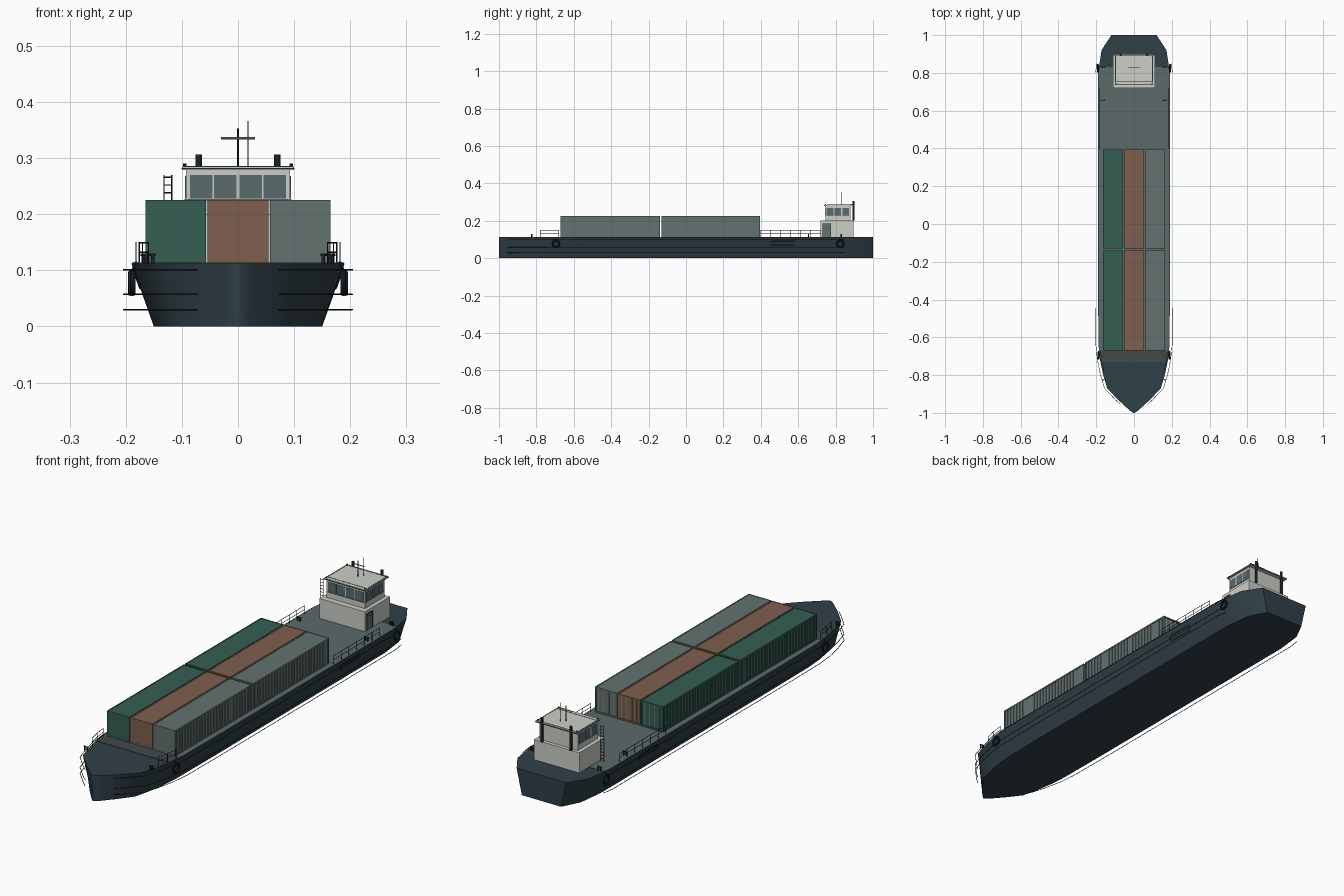
import bpy, bmesh, math
from mathutils import Vector

if "Cube" in bpy.data.objects:
    bpy.data.objects.remove(bpy.data.objects["Cube"])

def mat(name, r, g, b):
    m = bpy.data.materials.new(name)
    m.diffuse_color = (r, g, b, 1)
    m.use_nodes = True
    m.node_tree.nodes["Principled BSDF"].inputs["Base Color"].default_value = m.diffuse_color
    return m

HULL = mat("hull navy", .030, .050, .064)
DECK = mat("deck grey", .105, .145, .143)
DARKDECK = mat("dark deck grey", .055, .068, .068)
GREEN = mat("container green", .036, .112, .088)
BROWN = mat("container brown", .21, .118, .078)
GREY = mat("container grey", .125, .168, .163)
WHITE = mat("house off white", .60, .63, .57)
GLASS = mat("window glass", .10, .145, .15)
BLACK = mat("black fittings", .012, .018, .022)
STEEL = mat("light steel", .25, .28, .28)

def finish(name, bm, m, smooth=False):
    bmesh.ops.recalc_face_normals(bm, faces=bm.faces)
    me = bpy.data.meshes.new(name)
    bm.to_mesh(me)
    bm.free()
    me.materials.append(m)
    o = bpy.data.objects.new(name, me)
    bpy.context.collection.objects.link(o)
    if smooth:
        bpy.context.view_layer.objects.active = o
        bpy.ops.object.select_all(action='DESELECT')
        o.select_set(True)
        bpy.ops.object.shade_smooth_by_angle(angle=math.radians(40))
    return o

def add_box(bm, x0, x1, y0, y1, z0, z1):
    r = bmesh.ops.create_cube(bm, size=1)
    for v in r['verts']:
        v.co = ((x0 + x1) / 2 + v.co.x * (x1 - x0), (y0 + y1) / 2 + v.co.y * (y1 - y0),
                (z0 + z1) / 2 + v.co.z * (z1 - z0))

def boxes(name, m, *dims):
    bm = bmesh.new()
    for d in dims:
        add_box(bm, *d)
    return finish(name, bm, m)

def add_rod(bm, a, b, r, n=6):
    a, b = Vector(a), Vector(b)
    d = b - a
    res = bmesh.ops.create_cone(bm, cap_ends=True, segments=n, radius1=r, radius2=r, depth=d.length)
    q = d.to_track_quat('Z', 'Y')
    for v in res['verts']:
        v.co = q @ v.co + (a + b) / 2

def rods(name, m, r, pairs, n=6):
    bm = bmesh.new()
    for a, b in pairs:
        add_rod(bm, a, b, r, n)
    return finish(name, bm, m, n > 6)

# Hull plan: (y, half width at deck), bow to stern
PLAN = [(-1, .004), (-.985, .025), (-.93, .085), (-.87, .142), (-.8, .163), (-.72, .18),
        (-.64, .188), (-.4, .19), (.4, .19), (.8, .19), (.92, .172), (1, .12)]
BOT = .79   # bottom width as a share of deck width
TOP = .112

def half(y):
    for (y0, w0), (y1, w1) in zip(PLAN, PLAN[1:]):
        if y <= y1:
            return w0 + (w1 - w0) * (y - y0) / (y1 - y0)
    return PLAN[-1][1]

def slab(name, m, ys, z0, z1, s0, s1, smooth=False):
    bm = bmesh.new()
    out = [(half(y), y) for y in ys] + [(-half(y), y) for y in reversed(ys)]
    lo = [bm.verts.new((x * s0, y, z0)) for x, y in out]
    hi = [bm.verts.new((x * s1, y, z1)) for x, y in out]
    n = len(out)
    for i in range(n):
        j = (i + 1) % n
        bm.faces.new((lo[i], lo[j], hi[j], hi[i]))
    bm.faces.new(lo)
    bm.faces.new(hi)
    return finish(name, bm, m, smooth)

slab("hull", HULL, [p[0] for p in PLAN], 0, TOP, BOT, 1, True)
slab("deck", DECK, [-.67, -.64, -.4, .4, .8, .83], TOP - .002, TOP + .0015, .995, .995)
slab("fore_deck_strip", DARKDECK, [-.73, -.72, -.67], TOP - .002, TOP + .0015, .995, .995)

# Rub rails standing off the sides
RY = [-.955, -.93, -.87, -.8, -.72, -.64, -.4, .4, .8, .85]
for k, z in enumerate((.03, .057, .101)):
    pairs = []
    for s in (-1, 1):
        p = [(s * (half(y) + .014), y, z) for y in RY]
        pairs += list(zip(p, p[1:]))
    rods("rub_rail_%d" % (k + 1), BLACK, .0013, pairs)

# Containers: body, corner frame, corrugation ribs, door bars
def container(name, m, cx, y0, y1):
    w, z0, z1 = .054, TOP + .002, .225
    bm = bmesh.new()
    add_box(bm, cx - w + .003, cx + w - .003, y0 + .003, y1 - .003, z0, z1 - .001)
    for s in (-1, 1):
        xa, xb = sorted((cx + s * w, cx + s * (w - .005)))
        for a, b in ((y0, y0 + .008), (y1 - .008, y1)):
            add_box(bm, xa, xb, a, b, z0, z1)
        for a, b in ((z0, z0 + .006), (z1 - .006, z1)):
            add_box(bm, xa, xb, y0, y1, a, b)
        n = 26
        step = (y1 - y0 - .016) / n
        for i in range(n):
            y = y0 + .008 + (i + .25) * step
            xc, xd = sorted((cx + s * (w - .004), cx + s * (w - .0008)))
            add_box(bm, xc, xd, y, y + step * .55, z0 + .004, z1 - .004)
    for a, b in ((y0, y0 + .004), (y1 - .004, y1)):
        for c, d in ((z0, z0 + .006), (z1 - .006, z1)):
            add_box(bm, cx - w, cx + w, a, b, c, d)
    add_box(bm, cx - w + .003, cx + w - .003, y0 + .0005, y0 + .004, z0, z1 - .002)
    finish(name, bm, m)
    rods(name + "_door_bars", STEEL, .001,
         [((cx + dx, y1 - .002, z0 + .005), (cx + dx, y1 - .002, z1 - .005))
          for dx in (-.036, -.014, .014, .036)])

for cname, m, cx in (("green", GREEN, -.111), ("brown", BROWN, 0), ("grey", GREY, .111)):
    container(cname + "_container_fore", m, cx, -.67, -.14)
    container(cname + "_container_aft", m, cx, -.13, .395)

# Deckhouse and wheelhouse
boxes("lower_house", WHITE, (-.11, .11, .72, .895, TOP, .2))
boxes("wheelhouse", WHITE, (-.093, .093, .745, .88, .2, .279))
boxes("roof", WHITE, (-.1, .1, .738, .898, .279, .285))
boxes("roof_trim", BLACK, (-.101, .101, .737, .899, .2805, .2825))
boxes("roof_panel_lines", BLACK, *[(s * .096 - .0008, s * .096 + .0008, .755, .89, .284, .2858) for s in (-1, 1)],
      *[(-.096, .096, y - .0008, y + .0008, .284, .2858) for y in (.755, .89)])
boxes("front_windows", GLASS, *[(x, x + .04, .7435, .747, .228, .27) for x in (-.0855, -.0425, .0025, .0455)])
boxes("side_windows", GLASS, *[(s * .0935 - .001, s * .0935 + .001, y, y + .036, .228, .268)
                               for s in (-1, 1) for y in (.752, .794, .836)])
boxes("window_sills", STEEL, (-.09, .09, .742, .746, .224, .227),
      *[(s * .0935 - .0015, s * .0935 + .0015, .75, .875, .224, .227) for s in (-1, 1)])
boxes("door", GREY, (.109, .1115, .733, .773, TOP + .002, .183))
boxes("door_frame", BLACK, (.109, .112, .731, .7335, TOP, .186), (.109, .112, .7725, .775, TOP, .186),
      (.109, .112, .731, .775, .183, .186))
boxes("door_window", GLASS, (.11, .1122, .743, .763, .152, .174))

# Exhausts, mast, aerial and roof lamps
rods("exhaust_pipes", BLACK, .0055, [((s * .07, .896, .2), (s * .07, .896, .306)) for s in (-1, 1)], 12)
rods("mast", BLACK, .0018, [((0, .83, .284), (0, .83, .353))])
rods("mast_crossbar", STEEL, .0022, [((-.03, .83, .335), (.03, .83, .335))])
rods("aerial", BLACK, .0008, [((.018, .845, .284), (.018, .845, .366))])
rods("roof_lamps", BLACK, .003, [((s * .095, y, .284), (s * .095, y, .29)) for s in (-1, 1) for y in (.745, .89)], 8)

# Ladder on the left of the house
rods("ladder", BLACK, .0013,
     [((x, .757, TOP), (x, .757, .27)) for x in (-.132, -.118)] +
     [((-.132, .757, z), (-.118, .757, z)) for z in [TOP + .014 * i for i in range(1, 12)]])

# Deck railings, fore and aft
pairs = []
for ya, yb, n in ((-.78, -.68, 2), (.4, .72, 6)):
    for s in (-1, 1):
        p = [(s * (half(y) - .008), y) for y in [ya + (yb - ya) * i / n for i in range(n + 1)]]
        pairs += [((x, y, TOP), (x, y, .15)) for x, y in p]
        for z in (.132, .149):
            pairs += [((*a, z), (*b, z)) for a, b in zip(p, p[1:])]
rods("railings", BLACK, .0011, pairs)

# Twin bollards with cross pins
bm = bmesh.new()
for s in (-1, 1):
    for y in (-.825, .655, .83):
        x = s * (.158 if y < 0 else .163)
        for d in (-.006, .006):
            add_rod(bm, (x + d, y, TOP), (x + d, y, .13), .0035, 10)
        add_rod(bm, (x - .011, y, .128), (x + .011, y, .128), .0022, 8)
finish("bollards", bm, BLACK, True)

# Tyre fenders with hanging ropes
bm = bmesh.new()
ropes = []
R, r, N, M = .018, .005, 20, 8
for s in (-1, 1):
    for y in (-.695, .825):
        cx = s * (half(y) + .005)
        ring = []
        for i in range(N):
            a = 2 * math.pi * i / N
            ring.append([bm.verts.new((cx + r * math.sin(b), y + (R + r * math.cos(b)) * math.cos(a),
                                       .077 + (R + r * math.cos(b)) * math.sin(a)))
                         for b in [2 * math.pi * j / M for j in range(M)]])
        for i in range(N):
            for j in range(M):
                k, l = (i + 1) % N, (j + 1) % M
                bm.faces.new((ring[i][j], ring[k][j], ring[k][l], ring[i][l]))
        ropes.append(((cx, y, .095), (cx - s * .008, y, TOP + .003)))
finish("tyre_fenders", bm, BLACK, True)
rods("fender_ropes", BLACK, .001, ropes)

# Framed blank plate on each side of the hull
def side_x(z):
    return .19 * (BOT + (1 - BOT) * z / TOP)

pairs = []
for s in (-1, 1):
    c = [(s * (side_x(z) + .0005), y, z) for y, z in ((.455, .068), (.58, .068), (.58, .089), (.455, .089))]
    pairs += list(zip(c, c[1:] + c[:1]))
rods("side_plate_frames", BLACK, .0014, pairs)
